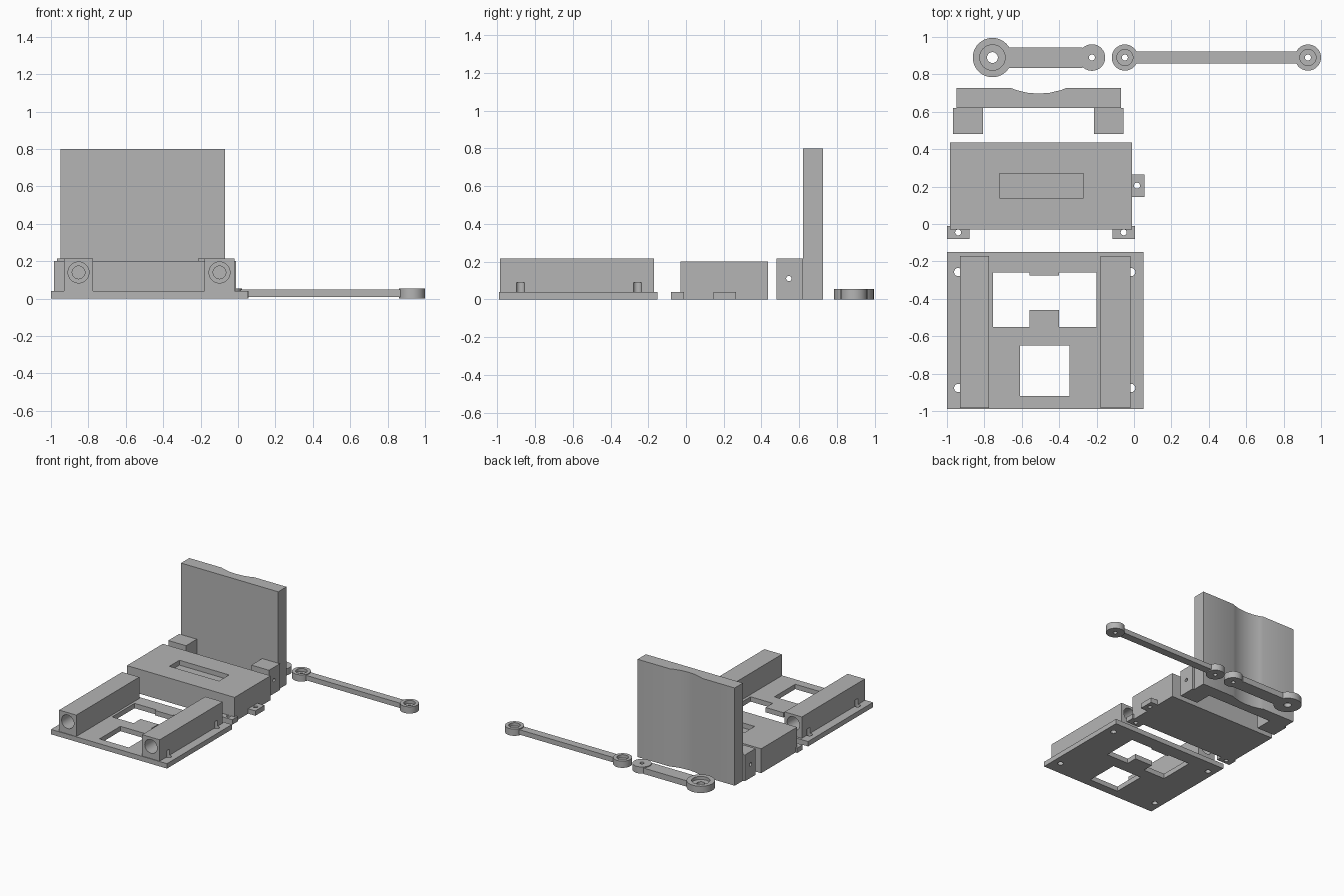
import bpy, math

default = bpy.data.objects.get("Cube")
if default:
    bpy.data.objects.remove(default, do_unlink=True)

grey = bpy.data.materials.new("plain_grey")
grey.use_nodes = True
GREY = (0.46, 0.46, 0.46, 1)
grey.diffuse_color = GREY
grey.node_tree.nodes["Principled BSDF"].inputs["Base Color"].default_value = GREY


def activate(ob):
    bpy.ops.object.select_all(action='DESELECT')
    ob.select_set(True)
    bpy.context.view_layer.objects.active = ob


def finish(ob, name):
    ob.name = name
    ob.data.materials.append(grey)
    return ob


def box(name, x0, x1, y0, y1, z0, z1):
    bpy.ops.mesh.primitive_cube_add(
        size=1, location=((x0 + x1) / 2, (y0 + y1) / 2, (z0 + z1) / 2))
    ob = bpy.context.object
    ob.scale = (x1 - x0, y1 - y0, z1 - z0)
    bpy.ops.object.transform_apply(location=False, rotation=False, scale=True)
    return finish(ob, name)


def rod(name, r, start, length, axis='Z'):
    """Cylinder running from start along the positive axis."""
    rot = {'X': (0, math.pi / 2, 0), 'Y': (math.pi / 2, 0, 0), 'Z': (0, 0, 0)}[axis]
    loc = list(start)
    loc['XYZ'.index(axis)] += length / 2
    bpy.ops.mesh.primitive_cylinder_add(
        vertices=40, radius=r, depth=length, location=loc, rotation=rot)
    return finish(bpy.context.object, name)


def cut(ob, *cutters):
    for c in cutters:
        mod = ob.modifiers.new("cut", 'BOOLEAN')
        mod.operation = 'DIFFERENCE'
        mod.solver = 'EXACT'
        mod.object = c
        activate(ob)
        bpy.ops.object.modifier_apply(modifier=mod.name)
        bpy.data.objects.remove(c, do_unlink=True)
    return ob


def smooth(ob):
    activate(ob)
    bpy.ops.object.shade_smooth_by_angle(angle=math.radians(30))


# Base plate with stepped window, square window and screw holes
plate = box("base_plate", -1, 0.05, -0.99, -0.15, 0, 0.04)
cut(plate,
    box("c", -0.755, -0.56, -0.55, -0.26, -1, 1),
    box("c", -0.40, -0.20, -0.55, -0.26, -1, 1),
    box("c", -0.60, -0.36, -0.46, -0.275, -1, 1),
    box("c", -0.61, -0.345, -0.92, -0.65, -1, 1))
screws = [(x, y) for x in (-0.94, -0.015) for y in (-0.877, -0.257)]
cut(plate, *[rod("c", 0.022, (x, y, -0.1), 0.3) for x, y in screws])
smooth(plate)

# Bored rails with screw clearance grooves
for side, x0, x1 in (("right", -0.93, -0.775), ("left", -0.178, -0.02)):
    rail = box(side + "_rail", x0, x1, -0.985, -0.17, 0.04, 0.215)
    xc = (x0 + x1) / 2
    cut(rail,
        rod("c", 0.034, (xc, -1.1, 0.14), 1.1, 'Y'),
        rod("c", 0.056, (xc, -1.085, 0.14), 0.3, 'Y'),
        rod("c", 0.056, (xc, -0.37, 0.14), 0.3, 'Y'))
    cut(rail, *[rod("c", 0.022, (x, y, 0), 0.09)
                for x, y in screws if abs(x - xc) < 0.2])
    smooth(rail)

# Cover box with shallow pocket and mounting ears
cover = box("cover_box", -0.985, -0.01, -0.03, 0.435, 0, 0.20)
cut(cover, box("c", -0.72, -0.27, 0.14, 0.27, 0.16, 0.4))
for name, x0, x1, y0, y1, hx, hy in (
        ("front_right_ear", -1, -0.88, -0.08, -0.01, -0.94, -0.045),
        ("front_left_ear", -0.115, 0.005, -0.08, -0.01, -0.055, -0.045),
        ("side_ear", -0.015, 0.055, 0.145, 0.265, 0.016, 0.205)):
    ear = box(name, x0, x1, y0, y1, 0, 0.04)
    cut(ear, rod("c", 0.016, (hx, hy, -0.1), 0.3))
    smooth(ear)

# Upright panel with a scooped back
panel = box("upright_panel", -0.95, -0.07, 0.62, 0.727, 0, 0.80)
half, sag = 0.15, 0.03
radius = (half ** 2 + sag ** 2) / (2 * sag)
scoop = rod("c", radius, (-0.51, 0.727 - sag + radius, -0.2), 1.4)
cut(panel, scoop)
smooth(panel)

# Hinge blocks with cross holes
for side, x0 in (("right", -0.967), ("left", -0.215)):
    block = box(side + "_hinge_block", x0, x0 + 0.16, 0.48, 0.62, 0, 0.215)
    cut(block, rod("c", 0.014, (x0 - 0.1, 0.545, 0.11), 0.4, 'X'))
    smooth(block)

# Link arms
ARM_Y = 0.89
HEIGHT = 0.055


def eye(name, x, r, hole, recess=0):
    ob = rod(name, r, (x, ARM_Y, 0), HEIGHT)
    cut(ob, rod("c", hole, (x, ARM_Y, -0.1), 0.3))
    if recess:
        cut(ob, rod("c", recess, (x, ARM_Y, HEIGHT - 0.025), 0.1))
    smooth(ob)


eye("wide_arm_large_eye", -0.757, 0.105, 0.029, 0.068)
eye("wide_arm_small_eye", -0.225, 0.071, 0.016)
box("wide_arm_bar", -0.672, -0.275, ARM_Y - 0.055, ARM_Y + 0.055, 0, 0.048)
eye("slim_arm_inner_eye", -0.049, 0.07, 0.016, 0.043)
eye("slim_arm_outer_eye", 0.93, 0.07, 0.016, 0.043)
box("slim_arm_bar", 0.008, 0.873, ARM_Y - 0.032, ARM_Y + 0.032, 0.008, 0.048)
